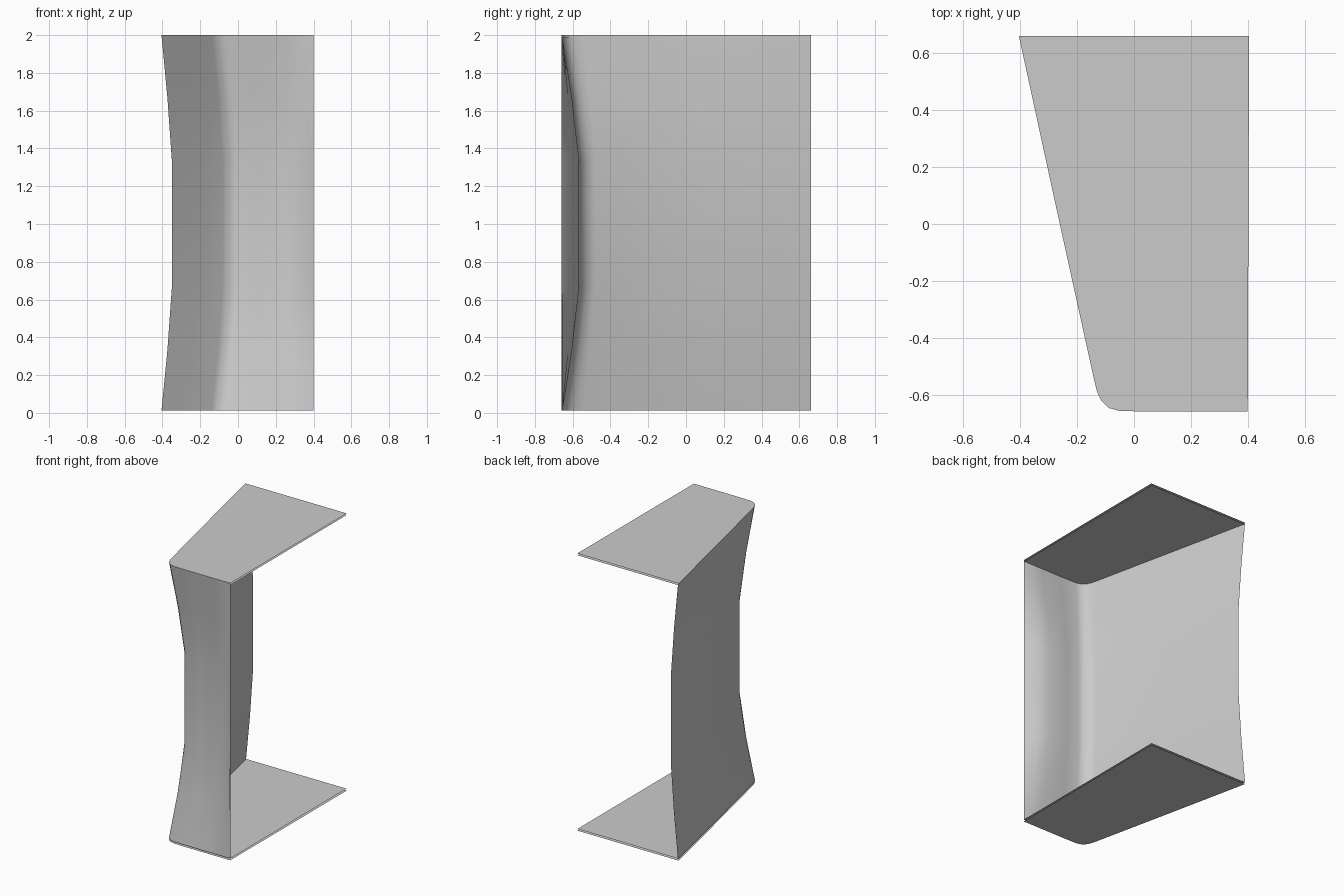
import bpy

if "Cube" in bpy.data.objects:
    bpy.data.objects.remove(bpy.data.objects["Cube"])

GAP = 0.013                       # spacing between the two thin skins
LEVELS = [(0.0, 0.0), (0.333, 0.57), (0.667, 1.0),
          (1.333, 1.0), (1.667, 0.57), (2.0, 0.0)]   # height, pinch amount

# Plan outline from the rear of the side wall, round the corner, to the right:
# (x, y, x shift when pinched, y shift when pinched)
OUTLINE = [
    (-0.405, 0.662, 0.055, 0.0),
    (-0.272, 0.05, 0.058, 0.0),
    (-0.140, -0.55, 0.06, 0.06),
    (-0.130, -0.59, 0.06, 0.08),
    (-0.115, -0.622, 0.06, 0.09),
    (-0.090, -0.647, 0.06, 0.09),
    (-0.050, -0.658, 0.05, 0.09),
    (0.08, -0.66, 0.02, 0.09),
    (0.25, -0.66, 0.0, 0.088),
    (0.33, -0.66, 0.0, 0.055),
    (0.40, -0.66, 0.0, 0.0),
]


def ring(pinch, inset=0.0):
    pts = []
    last = len(OUTLINE) - 1
    for i, (x, y, dx, dy) in enumerate(OUTLINE):
        ix = 0 if i == last else inset
        iy = 0 if i == 0 else inset
        pts.append((x + dx * pinch + ix, y + dy * pinch + iy))
    return pts


def make(name, verts, faces, smooth=False):
    mesh = bpy.data.meshes.new(name)
    mesh.from_pydata(verts, [], faces)
    mesh.update()
    ob = bpy.data.objects.new(name, mesh)
    bpy.context.collection.objects.link(ob)
    if smooth:
        bpy.ops.object.select_all(action='DESELECT')
        ob.select_set(True)
        bpy.context.view_layer.objects.active = ob
        bpy.ops.object.shade_smooth_by_angle(angle=0.7)
    return ob


def wall(name, inset, z0, z1, flip):
    verts, faces = [], []
    n = len(OUTLINE)
    for z, pinch in LEVELS:
        verts += [(x, y, min(max(z, z0), z1)) for x, y in ring(pinch, inset)]
    for r in range(len(LEVELS) - 1):
        for i in range(n - 1):
            a = r * n + i
            f = (a, a + 1, a + n + 1, a + n)
            faces.append(f[::-1] if flip else f)
    return make(name, verts, faces, True)


def plate(name, z, inset, up):
    pts = ring(0.0, inset) + [(0.405 - inset * 0.4, 0.662)]
    f = list(range(len(pts)))
    return make(name, [(x, y, z) for x, y in pts], [f if up else f[::-1]])


# Pinched side and front wall with its lining
wall("outer_wall", 0.0, GAP, 2.0, False)
wall("inner_wall", 0.006, GAP, 2.0 - GAP, True)

# Double-skinned top and bottom plates
plate("top_plate_outer", 2.0, 0.0, True)
plate("top_plate_inner", 2.0 - GAP, 0.006, False)
plate("bottom_plate_inner", GAP, 0.006, True)
plate("bottom_plate_outer", 0.0, 0.0, False)
